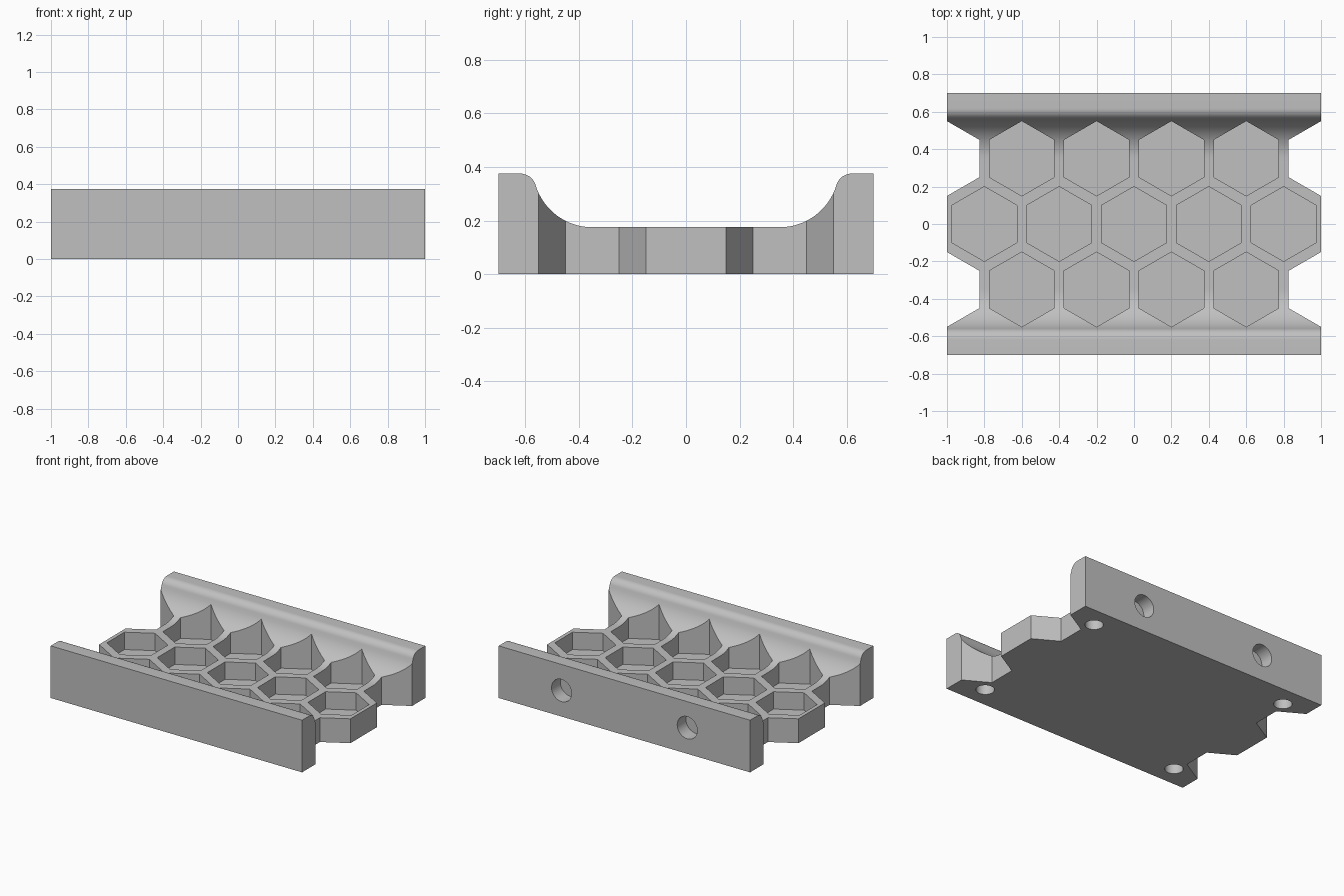
import bpy
import bmesh
from math import cos, sin, pi, atan2, sqrt
from mathutils import Matrix, Vector

cube = bpy.data.objects.get("Cube")
if cube:
    bpy.data.objects.remove(cube, do_unlink=True)

WIDTH, DEPTH, HEIGHT = 2.0, 1.4, 0.375
FLOOR_TOP, POCKET_FLOOR = 0.175, 0.05
HEX_RADIUS, ROW_Y = 0.2, 0.35
COVE, ROUND = 0.22, 0.06

grey = bpy.data.materials.new("plain grey")
grey.use_nodes = True
colour = (0.53, 0.53, 0.53, 1)
grey.diffuse_color = colour
grey.node_tree.nodes["Principled BSDF"].inputs["Base Color"].default_value = colour


def make_object(name, bm):
    bmesh.ops.recalc_face_normals(bm, faces=bm.faces)
    mesh = bpy.data.meshes.new(name)
    bm.to_mesh(mesh)
    bm.free()
    mesh.materials.append(grey)
    obj = bpy.data.objects.new(name, mesh)
    bpy.context.collection.objects.link(obj)
    return obj


def arc(cy, cz, radius, start, end, steps):
    return [(cy + radius * cos(start + (end - start) * i / steps),
             cz + radius * sin(start + (end - start) * i / steps))
            for i in range(steps + 1)]


def add_prism(bm, centre, radius, length, sides, axis="Z"):
    turn = Matrix.Rotation(pi / 2, 4, "X") if axis == "Y" else Matrix()
    # hexagons point along y
    spin = Matrix.Rotation(pi / 2, 4, "Z")
    ring = [bm.verts.new(Vector(centre) + turn @ spin @ Vector(
        (radius * cos(2 * pi * i / sides), radius * sin(2 * pi * i / sides), -length / 2)))
        for i in range(sides)]
    base = bm.faces.new(ring)
    top = bmesh.ops.extrude_face_region(bm, geom=[base])
    moved = [v for v in top["geom"] if isinstance(v, bmesh.types.BMVert)]
    bmesh.ops.translate(bm, verts=moved, vec=turn @ Vector((0, 0, length)))


# Tray cross-section: floor, concave cove, rounded rail top
cove_y, cove_z = 0.35, FLOOR_TOP + COVE
round_z = HEIGHT - ROUND
round_y = cove_y + sqrt((COVE + ROUND) ** 2 - (cove_z - round_z) ** 2)
meet = atan2(round_z - cove_z, round_y - cove_y)
half = [(DEPTH / 2, 0), (DEPTH / 2, HEIGHT)]
half += arc(round_y, round_z, ROUND, pi / 2, pi + meet, 10)
half += arc(cove_y, cove_z, COVE, meet, -pi / 2, 18)[1:]
profile = half + [(-y, z) for y, z in reversed(half)]

bm = bmesh.new()
end = bm.faces.new([bm.verts.new((-WIDTH / 2, y, z)) for y, z in profile])
out = bmesh.ops.extrude_face_region(bm, geom=[end])
bmesh.ops.translate(bm, vec=(WIDTH, 0, 0),
                    verts=[v for v in out["geom"] if isinstance(v, bmesh.types.BMVert)])
tray = make_object("honeycomb_tray", bm)

# Hexagonal pockets and the open hexagonal notches at the ends
bm = bmesh.new()
centres = [(0.4 * i, 0) for i in range(-2, 3)]
centres += [(x, side * ROW_Y) for x in (-0.6, -0.2, 0.2, 0.6) for side in (-1, 1)]
for x, y in centres:
    add_prism(bm, (x, y, POCKET_FLOOR + 0.25), HEX_RADIUS, 0.5, 6)
for x in (-1, 1):
    for side in (-1, 1):
        add_prism(bm, (x, side * ROW_Y, 0.2), HEX_RADIUS, 1, 6)
hex_cutter = make_object("hexagon_cutter", bm)

# Blind round holes: two in the back face, four underneath
bm = bmesh.new()
for x in (-0.5, 0.5):
    add_prism(bm, (x, DEPTH / 2, HEIGHT / 2), 0.08, 0.2, 40, "Y")
for x in (-0.8, 0.8):
    for y in (-0.55, 0.55):
        add_prism(bm, (x, y, 0), 0.06, 0.2, 40)
hole_cutter = make_object("hole_cutter", bm)

bpy.ops.object.select_all(action="DESELECT")
bpy.context.view_layer.objects.active = tray
tray.select_set(True)
for cutter in (hex_cutter, hole_cutter):
    cutter.hide_render = True
    cut = tray.modifiers.new(cutter.name, "BOOLEAN")
    cut.operation = "DIFFERENCE"
    cut.solver = "EXACT"
    cut.object = cutter
    bpy.ops.object.modifier_apply(modifier=cut.name)
    bpy.data.objects.remove(cutter, do_unlink=True)

bpy.ops.object.shade_smooth_by_angle(angle=pi / 6)
